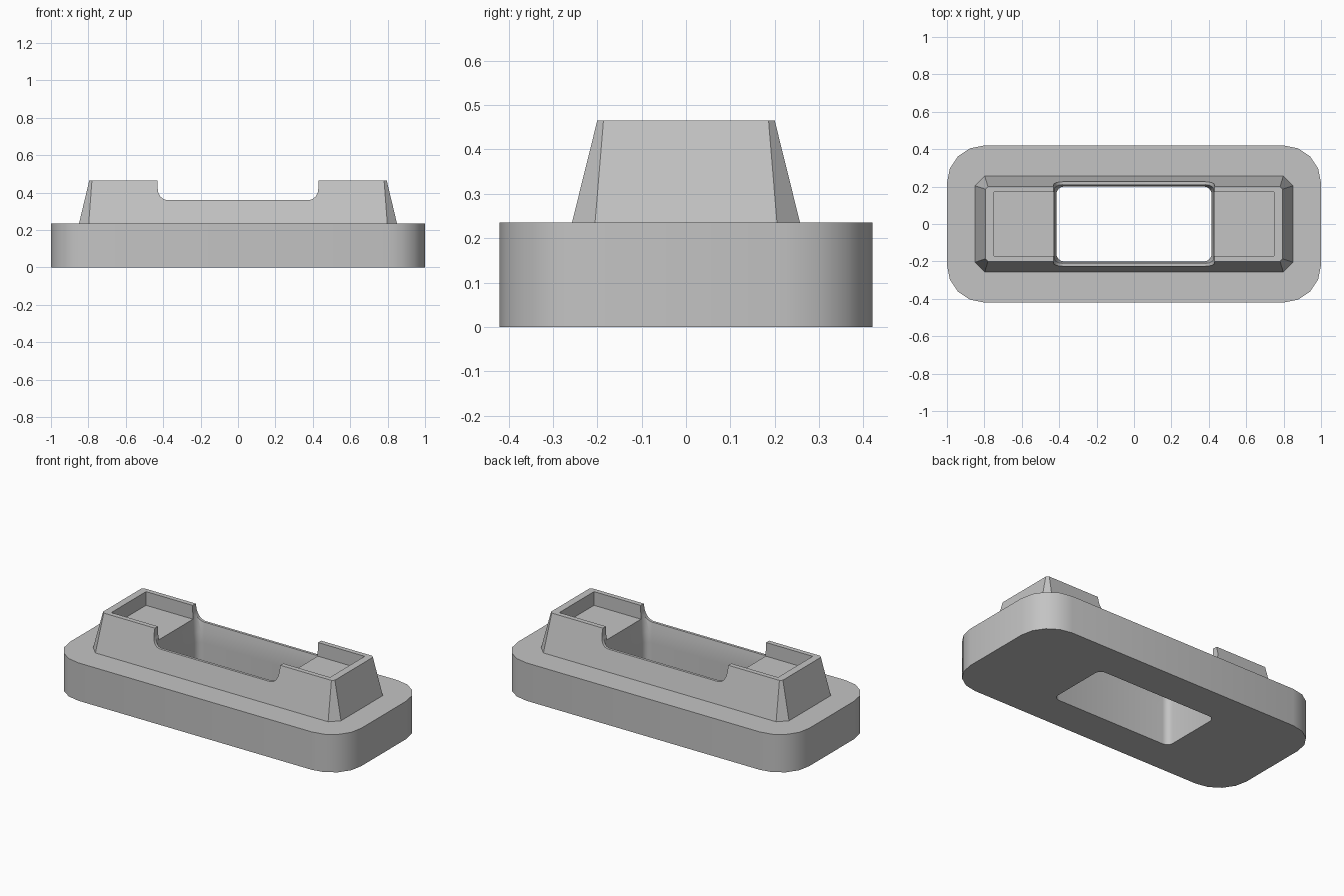
import bpy, bmesh, math

cube = bpy.data.objects.get("Cube")
if cube:
    bpy.data.objects.remove(cube, do_unlink=True)

grey = bpy.data.materials.new("plain_grey")
grey.use_nodes = True
colour = (0.55, 0.55, 0.55, 1)
grey.diffuse_color = colour
grey.node_tree.nodes["Principled BSDF"].inputs["Base Color"].default_value = colour


def rounded(hx, hy, r, segments):
    """Outline of a rectangle with round corners (one segment gives a chamfer)."""
    pts = []
    for quarter, (sx, sy) in enumerate(((1, 1), (-1, 1), (-1, -1), (1, -1))):
        for i in range(segments + 1):
            a = math.pi / 2 * (quarter + i / segments)
            pts.append((sx * (hx - r) + r * math.cos(a), sy * (hy - r) + r * math.sin(a)))
    return pts


def loft(name, rings):
    """Closed solid through a stack of matching rings of points."""
    bm = bmesh.new()
    loops = [[bm.verts.new(p) for p in ring] for ring in rings]
    n = len(loops[0])
    for a, b in zip(loops, loops[1:]):
        for i in range(n):
            bm.faces.new((a[i], a[(i + 1) % n], b[(i + 1) % n], b[i]))
    bm.faces.new(loops[0][::-1])
    bm.faces.new(loops[-1])
    bmesh.ops.recalc_face_normals(bm, faces=bm.faces)
    mesh = bpy.data.meshes.new(name)
    bm.to_mesh(mesh)
    bm.free()
    mesh.materials.append(grey)
    obj = bpy.data.objects.new(name, mesh)
    bpy.context.collection.objects.link(obj)
    return obj


def at(outline, z):
    return [(x, y, z) for x, y in outline]


def activate(obj):
    bpy.ops.object.select_all(action='DESELECT')
    obj.select_set(True)
    bpy.context.view_layer.objects.active = obj


def cut(obj, cutter):
    cutter.hide_render = True
    mod = obj.modifiers.new("cut", 'BOOLEAN')
    mod.operation = 'DIFFERENCE'
    mod.solver = 'EXACT'
    mod.object = cutter
    activate(obj)
    bpy.ops.object.modifier_apply(modifier=mod.name)


BASE_TOP, TOP, FLOOR, RAIL = 0.235, 0.465, 0.38, 0.36

# Base plate and the tapered housing on it
base = loft("base_plate", [at(rounded(1, 0.42, 0.2, 4), z) for z in (0, BASE_TOP)])
housing = loft("tapered_housing", [at(rounded(0.85, 0.257, 0.052, 1), BASE_TOP),
                                   at(rounded(0.795, 0.2, 0.014, 1), TOP)])

# Wide notch with rounded lower corners, across the housing
side = [(0.43, 0.6), (0.43, 0.425)]
for i in range(1, 5):
    a = math.pi / 2 * i / 4
    side.append((0.38 + 0.05 * math.cos(a), 0.425 - (0.425 - RAIL) * math.sin(a)))
profile = side + [(-x, z) for x, z in reversed(side)]
notch = loft("notch_cutter", [[(x, y, z) for x, z in profile] for y in (-0.5, 0.5)])

# Shallow pocket in the two raised ends
pocket = loft("pocket_cutter", [at(rounded(0.75, 0.17, 0.001, 1), z) for z in (FLOOR, 0.6)])

# Through opening, flared near its upper edge
hole = rounded(0.415, 0.2, 0.04, 4)
flare = rounded(0.428, 0.213, 0.04, 4)
opening = loft("opening_cutter", [at(hole, -0.1), at(hole, 0.3), at(flare, FLOOR), at(flare, 0.4)])

cut(base, opening)
for cutter in (notch, pocket, opening):
    cut(housing, cutter)
for cutter in (notch, pocket, opening):
    bpy.data.objects.remove(cutter, do_unlink=True)

# Smooth round corners, sharp edges elsewhere
for obj in (base, housing):
    activate(obj)
    bpy.ops.object.shade_smooth_by_angle(angle=math.radians(30))
